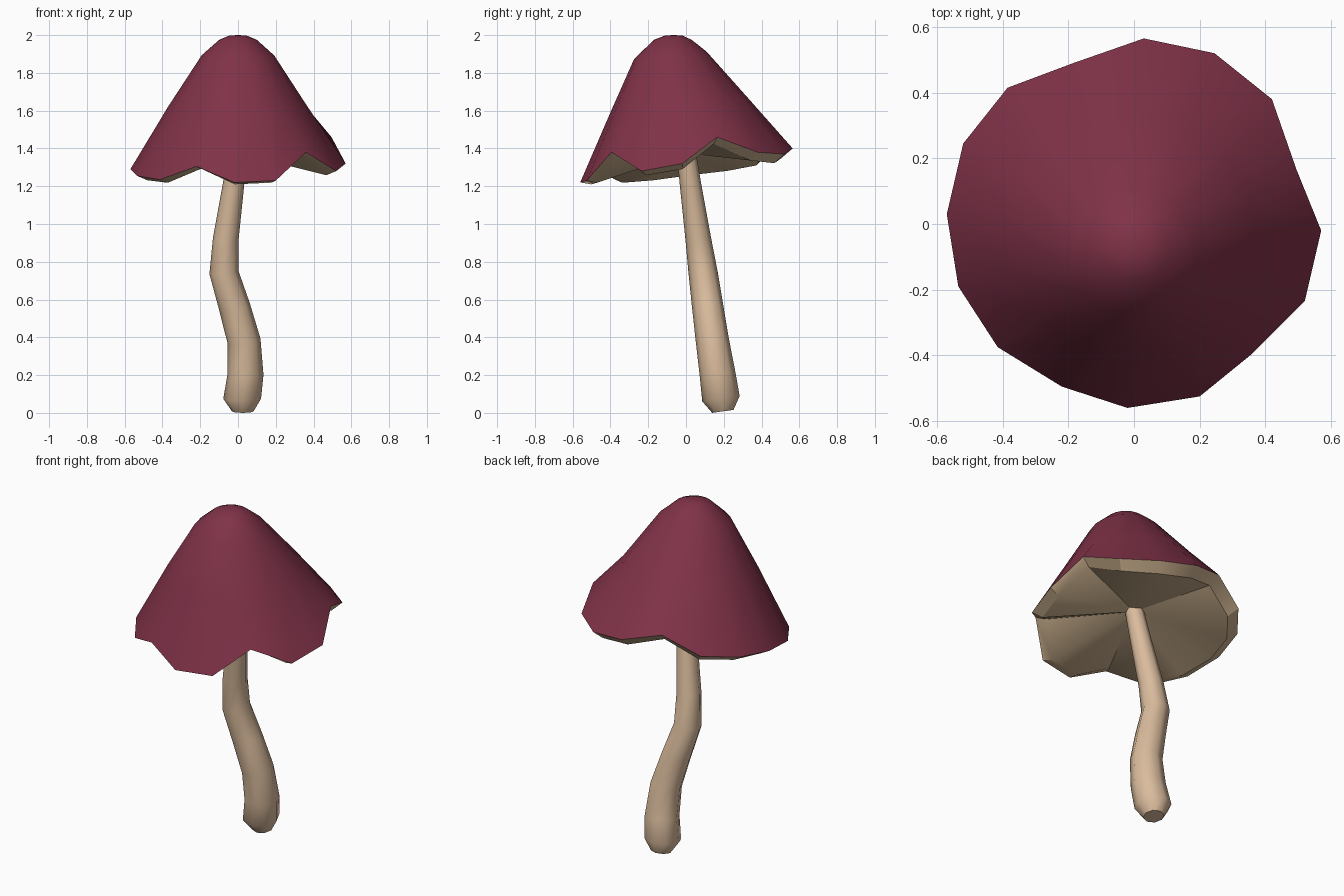
import bpy, bmesh, math
from mathutils import Vector

if "Cube" in bpy.data.objects:
    bpy.data.objects.remove(bpy.data.objects["Cube"])


def material(name, rgb):
    m = bpy.data.materials.new(name)
    m.diffuse_color = (*rgb, 1)
    m.use_nodes = True
    m.node_tree.nodes["Principled BSDF"].inputs["Base Color"].default_value = m.diffuse_color
    return m


RED = material("wine red", (0.216, 0.032, 0.065))
TAN = material("pale tan", (0.70, 0.50, 0.335))
GILL = material("gill beige", (0.61, 0.445, 0.275))


def loft(name, rings, mat, start=None, end=None, angle=40):
    """Skin a list of rings; close each end with a fan to a point if given."""
    bm = bmesh.new()
    rows = [[bm.verts.new(p) for p in ring] for ring in rings]
    n = len(rows[0])
    for a, b in zip(rows, rows[1:]):
        for i in range(n):
            j = (i + 1) % n
            bm.faces.new((a[i], a[j], b[j], b[i]))
    for row, point, flip in ((rows[0], start, True), (rows[-1], end, False)):
        if point is not None:
            c = bm.verts.new(point)
            for i in range(n):
                j = (i + 1) % n
                bm.faces.new((row[j], row[i], c) if flip else (row[i], row[j], c))
    me = bpy.data.meshes.new(name)
    bm.to_mesh(me)
    bm.free()
    me.materials.append(mat)
    ob = bpy.data.objects.new(name, me)
    bpy.context.collection.objects.link(ob)
    bpy.ops.object.select_all(action='DESELECT')
    ob.select_set(True)
    bpy.context.view_layer.objects.active = ob
    bpy.ops.object.shade_smooth_by_angle(angle=math.radians(angle))
    return ob


# Wavy cap rim, counter-clockwise from the +x side
rim = [Vector(p) for p in (
    (.57, -.02, 1.32), (.495, .165, 1.46), (.42, .38, 1.38), (.245, .52, 1.37),
    (.03, .565, 1.40), (-.185, .49, 1.455), (-.385, .415, 1.355), (-.52, .245, 1.32),
    (-.57, .03, 1.29), (-.535, -.19, 1.255), (-.415, -.375, 1.235), (-.22, -.495, 1.305),
    (-.02, -.56, 1.22), (.20, -.525, 1.23), (.36, -.395, 1.38), (.52, -.235, 1.28))]
angles = [math.atan2(p.y, p.x) for p in rim]


def cap_ring(r, cy, z, tilt):
    return [(r * math.cos(a), cy + r * math.sin(a), z + tilt * math.sin(a)) for a in angles]


# Cap: tilted rings from the rim up to the rounded tip
loft("cap", [rim,
             cap_ring(.37, -.035, 1.62, .04),
             cap_ring(.192, -.083, 1.893, .02),
             cap_ring(.10, -.07, 1.975, .0),
             cap_ring(.045, -.065, 1.998, .0)], RED, end=(0, -.065, 2.0), angle=60)

# Underside: narrow lip, then a shallow cone to the stem
lip = []
for p, a in zip(rim, angles):
    s = math.sin(a)
    lip.append((p.x - .058 * math.cos(a), p.y - .058 * s, p.z - .03 - .02 * s))
loft("gills", [lip, rim], GILL, start=(0, 0, 1.375), angle=30)

# Stem: bent tapering tube (x, y, z, radius)
path = [(.025, .195, .008, .057), (.022, .185, .075, .100), (.040, .167, .205, .095),
        (.032, .140, .38, .088), (-.018, .115, .56, .083), (-.075, .090, .745, .077),
        (-.065, .065, .92, .068), (-.025, .025, 1.20, .057), (0, 0, 1.39, .05)]
rings = []
for k, (x, y, z, r) in enumerate(path):
    lo, hi = path[max(k - 1, 0)], path[min(k + 1, len(path) - 1)]
    axis = Vector((hi[0] - lo[0], hi[1] - lo[1], hi[2] - lo[2])).normalized()
    if k < 2:
        axis = Vector((0, -.14, 1)).normalized()
    u = Vector((0, 1, 0)).cross(axis).normalized()
    v = axis.cross(u)
    rings.append([Vector((x, y, z)) + r * (u * math.cos(t) + v * math.sin(t))
                  for t in (i * math.tau / 8 for i in range(8))])
loft("stem", rings, TAN, start=path[0][:3], end=path[-1][:3], angle=35 + 15)
